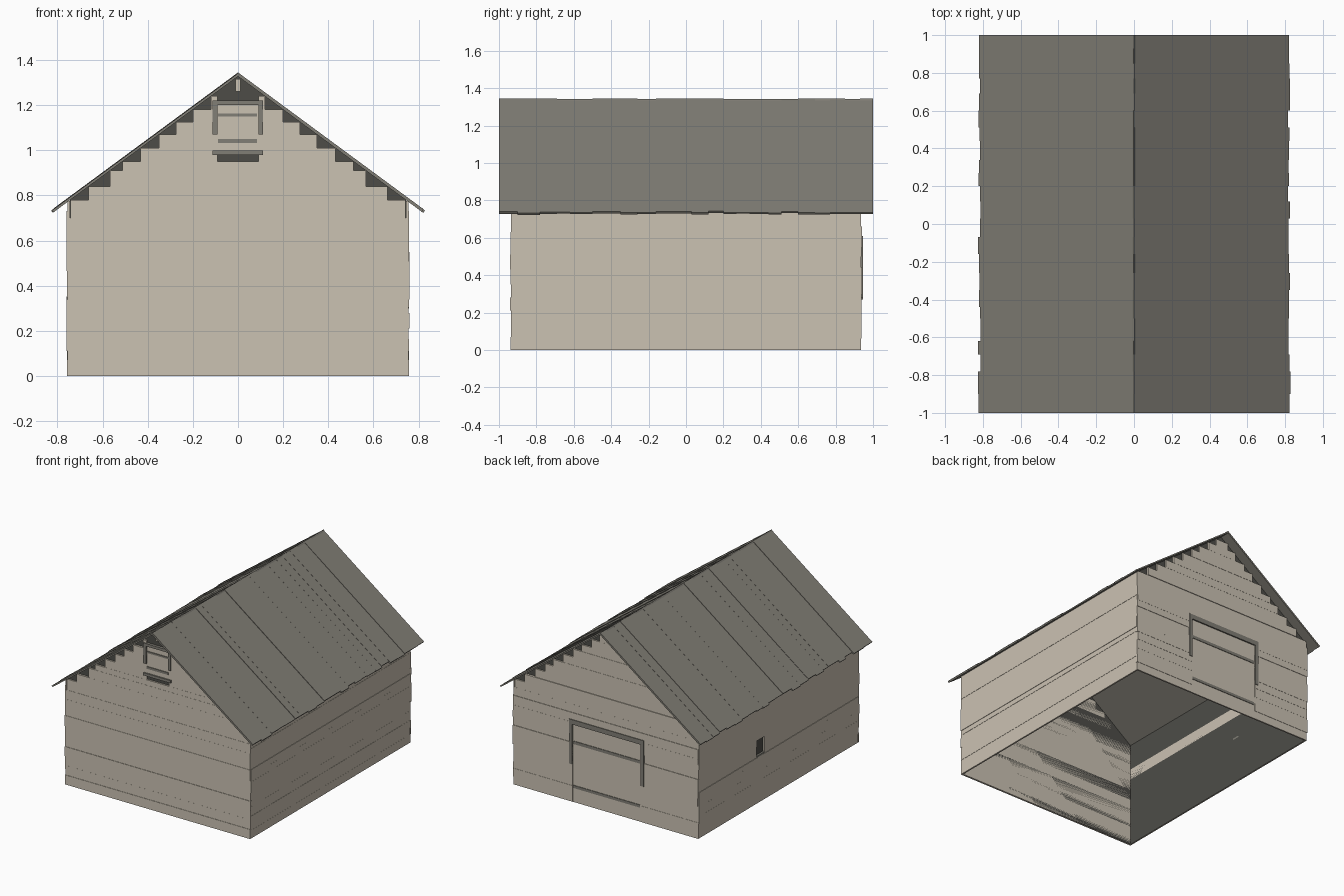
import bpy, bmesh, math, random
from mathutils import Matrix, Vector

random.seed(4)
cube = bpy.data.objects.get("Cube")
if cube:
    bpy.data.objects.remove(cube, do_unlink=True)


def material(name, rgb):
    m = bpy.data.materials.new(name)
    m.use_nodes = True
    m.diffuse_color = (*rgb, 1)
    bsdf = next(n for n in m.node_tree.nodes if n.type == 'BSDF_PRINCIPLED')
    bsdf.inputs["Base Color"].default_value = (*rgb, 1)
    return m


BEIGE = material("pale weathered wood", (0.60, 0.54, 0.45))
GREY = material("grey roof wood", (0.22, 0.21, 0.18))
DARK = material("dark lining", (0.075, 0.073, 0.064))

# Main dimensions
WX, WY = 0.745, 0.925            # lining planes, boards sit outside them
APEX, EAVE_X, EAVE_Z = 1.345, 0.825, 0.737
SLOPE = (APEX - EAVE_Z) / EAVE_X
PITCH = math.atan(SLOPE)
ROOF_T = 0.014
UNDER = APEX - ROOF_T / math.cos(PITCH)


def under_roof(x):
    return UNDER - SLOPE * abs(x)


def finish(name, bm, mat):
    mesh = bpy.data.meshes.new(name)
    bmesh.ops.recalc_face_normals(bm, faces=bm.faces)
    bm.to_mesh(mesh)
    bm.free()
    mesh.materials.append(mat)
    ob = bpy.data.objects.new(name, mesh)
    bpy.context.collection.objects.link(ob)
    return ob


def slabs(name, boxes, mat, frame=Matrix.Identity(4)):
    """One mesh from boxes given as (x0, x1, y0, y1, z0, z1)."""
    bm = bmesh.new()
    for x0, x1, y0, y1, z0, z1 in boxes:
        mid = Vector((x0 + x1, y0 + y1, z0 + z1)) / 2
        size = Matrix.Diagonal((x1 - x0, y1 - y0, z1 - z0, 1))
        bmesh.ops.create_cube(bm, size=1, matrix=frame @ Matrix.Translation(mid) @ size)
    return finish(name, bm, mat)


def proud():
    return 0.010 + random.uniform(0, 0.006)


# Dark lining of walls and gables, open below and under the roof
bm = bmesh.new()
outline = [(-WX, 0), (WX, 0), (WX, under_roof(WX)), (0, UNDER), (-WX, under_roof(WX))]
front = [bm.verts.new((x, -WY, z)) for x, z in outline]
back = [bm.verts.new((x, WY, z)) for x, z in outline]
bm.faces.new(front)
bm.faces.new(back[::-1])
for i, j in ((1, 2), (4, 0)):
    bm.faces.new((front[i], back[i], back[j], front[j]))
finish("wall_lining", bm, DARK)

# Side walls: long horizontal boards, with a small window in one of them
SIDE_ROWS = [0, .06, .11, .165, .235, .305, .34, .42, .465, .51, .59, .665, .73, .775]
WIN_Y0, WIN_Y1 = 0.165, 0.255
for side, label in ((1, "left"), (-1, "right")):
    boxes = []
    for z0, z1 in zip(SIDE_ROWS, SIDE_ROWS[1:]):
        spans = [(-0.935, 0.935)]
        if side < 0 and 0.34 <= z0 < 0.465:
            spans = [(-0.935, WIN_Y0), (WIN_Y1, 0.935)]
        depth = proud()
        for y0, y1 in spans:
            xs = sorted((side * WX, side * (WX + depth)))
            boxes.append((*xs, y0, y1, z0, z1))
    slabs(label + "_wall_boards", boxes, BEIGE)
slabs("window_sill", [(-WX - 0.014, -WX, WIN_Y0, WIN_Y1, 0.34, 0.352)], GREY)


def gable(name, side, rows, hole):
    """Boards with square ends that step up under the roof, around an opening."""
    hx0, hx1, hz0, hz1 = hole
    boxes = []
    for z0, z1 in zip(rows, rows[1:]):
        half = min(WX + random.uniform(0.008, 0.014), (UNDER - z1) / SLOPE)
        spans = [(-half, half)]
        if z0 >= hz0 and z1 <= hz1:
            spans = [(-half, hx0), (hx1, half)]
        depth = proud()
        ys = sorted((side * WY, side * (WY + depth)))
        for x0, x1 in spans:
            if x1 - x0 > 0.01:
                boxes.append((x0, x1, *ys, z0, z1))
    slabs(name, boxes, BEIGE)


def on_wall(name, side, rects, depth, mat):
    """Plates on the front or back wall, given as (x0, x1, z0, z1)."""
    ys = sorted((side * WY, side * (WY + depth)))
    slabs(name, [(x0, x1, *ys, z0, z1) for x0, x1, z0, z1 in rects], mat)


# Front gable with a loft hatch
FRONT_ROWS = [0, .07, .14, .21, .28, .35, .43, .51, .55, .63, .70, .78, .84,
              .91, .95, 1.01, 1.07, 1.125, 1.18, 1.24, 1.29]
gable("front_wall_boards", -1, FRONT_ROWS, (-0.09, 0.09, 0.95, 1.3))
on_wall("hatch_panel", -1, [(-0.09, 0.09, 1.0, 1.2)], 0.010, BEIGE)
on_wall("hatch_frame", -1, [(-0.113, 0.11, 1.2, 1.22), (-0.113, 0.11, 0.98, 1.0),
                            (-0.113, -0.09, 1.07, 1.2), (0.09, 0.11, 1.07, 1.2)],
        0.020, GREY)
on_wall("hatch_bars", -1, [(-0.088, 0.085, 1.15, 1.163), (-0.088, 0.085, 1.033, 1.05)],
        0.015, GREY)
on_wall("ridge_beam_end", -1, [(-0.012, 0.012, 1.26, 1.315)], 0.020, BEIGE)

# Back gable with a wide barn door
BACK_ROWS = [0, .06, .12, .17, .24, .30, .36, .44, .50, .55, .59, .66, .72, .78,
             .84, .90, .96, 1.01, 1.07, 1.13, 1.18, 1.24, 1.29]
gable("back_wall_boards", 1, BACK_ROWS, (-0.29, 0.27, 0, 0.59))
on_wall("door_panel", 1, [(-0.29, 0.27, 0, 0.59)], 0.010, BEIGE)
on_wall("door_frame", 1, [(-0.315, 0.295, 0.575, 0.61), (0.27, 0.295, 0.28, 0.575),
                          (-0.315, -0.29, 0.27, 0.575)], 0.020, GREY)
on_wall("door_bars", 1, [(-0.28, 0.265, 0.105, 0.125), (-0.28, 0.265, 0.43, 0.452)],
        0.014, GREY)

# Roof: boards running down each slope, uneven in height and length
ROOF_EDGES = [-1, -.9, -.78, -.69, -.62, -.5, -.44, -.35, -.26, -.16, -.07, .03,
              .12, .2, .27, .34, .44, .51, .6, .69, .77, .85, .93, 1]
LENGTH = math.hypot(EAVE_X, APEX - EAVE_Z)
for side, label in ((1, "left"), (-1, "right")):
    boxes = []
    for y0, y1 in zip(ROOF_EDGES, ROOF_EDGES[1:]):
        top = -random.uniform(0, 0.005)
        run = LENGTH + random.uniform(-0.012, 0.005)
        us = sorted((0, side * run))
        boxes.append((*us, y0, y1, -ROOF_T, top))
    frame = Matrix.Translation((0, 0, APEX)) @ Matrix.Rotation(side * PITCH, 4, 'Y')
    slabs(label + "_roof_boards", boxes, GREY, frame)
